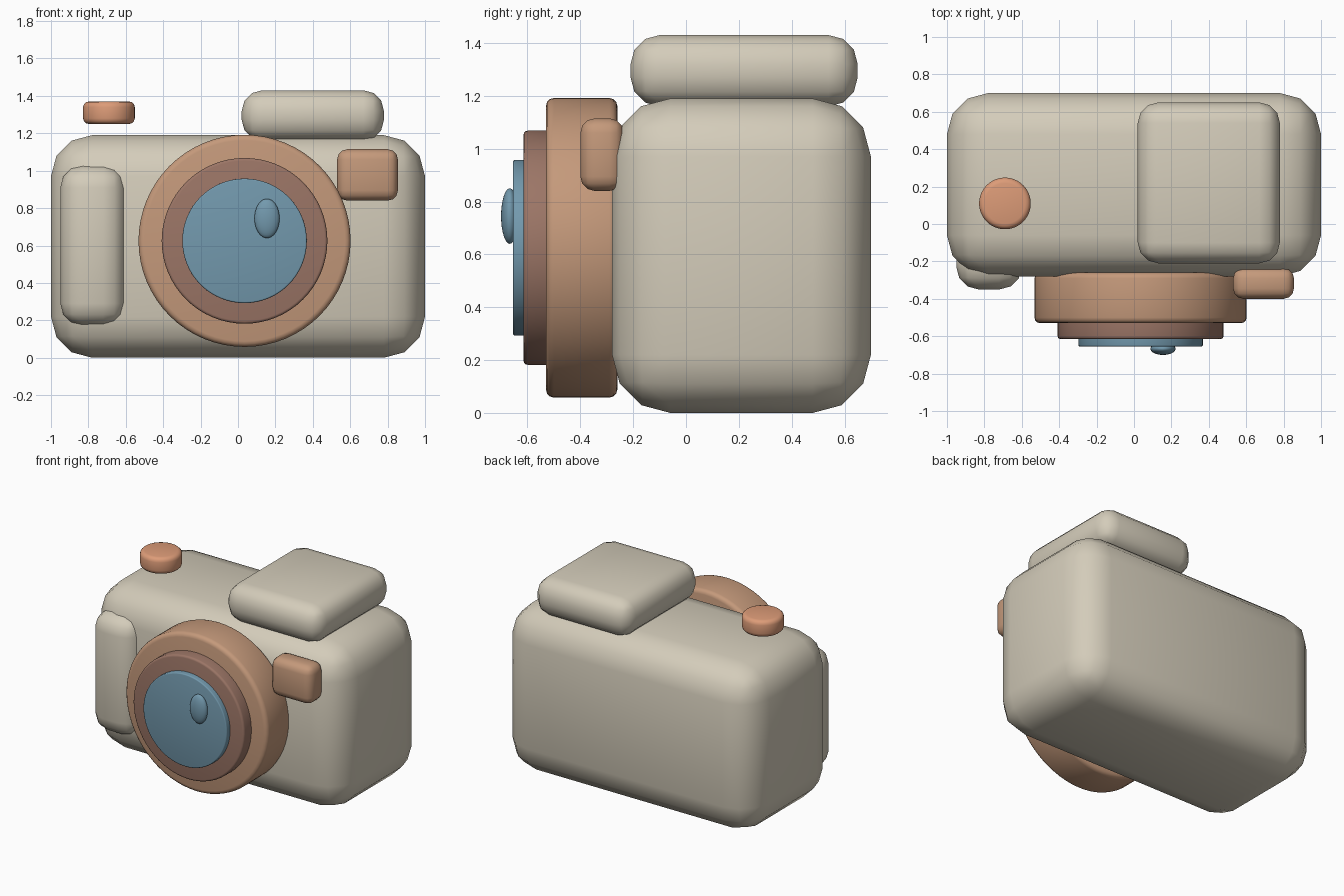
import bpy
import bmesh
import math
from mathutils import Matrix, Vector

cube = bpy.data.objects.get("Cube")
if cube:
    bpy.data.objects.remove(cube, do_unlink=True)


def material(name, *rgb):
    mat = bpy.data.materials.new(name)
    mat.use_nodes = True
    color = (*rgb, 1)
    mat.diffuse_color = color
    mat.node_tree.nodes["Principled BSDF"].inputs["Base Color"].default_value = color
    return mat


def finish(name, bm, mat, sharp_angle):
    mesh = bpy.data.meshes.new(name)
    bmesh.ops.recalc_face_normals(bm, faces=bm.faces)
    bm.to_mesh(mesh)
    bm.free()
    mesh.materials.append(mat)
    for poly in mesh.polygons:
        poly.use_smooth = True
    mesh.set_sharp_from_angle(angle=math.radians(sharp_angle))
    obj = bpy.data.objects.new(name, mesh)
    bpy.context.collection.objects.link(obj)
    return obj


def bevel(bm, edges, width, segments):
    bmesh.ops.bevel(bm, geom=edges, offset=width, offset_type='OFFSET',
                    segments=segments, profile=0.5, affect='EDGES', clamp_overlap=True)


def rounded_box(name, low, high, width, mat, segments=3):
    low, high = Vector(low), Vector(high)
    bm = bmesh.new()
    bmesh.ops.create_cube(bm, size=1)
    bmesh.ops.scale(bm, vec=high - low, verts=bm.verts)
    bmesh.ops.translate(bm, vec=(low + high) / 2, verts=bm.verts)
    bevel(bm, bm.edges[:], width, segments)
    return finish(name, bm, mat, 60)


def disc(name, center, radius, depth, width, mat, turn=0):
    bm = bmesh.new()
    bmesh.ops.create_cone(bm, cap_ends=True, segments=64, radius1=radius,
                          radius2=radius, depth=depth)
    rims = [e for e in bm.edges if abs(e.verts[0].co.z - e.verts[1].co.z) < depth / 2]
    bevel(bm, rims, width, 3)
    place = Matrix.Translation(center) @ Matrix.Rotation(math.radians(turn), 4, 'X')
    bmesh.ops.transform(bm, matrix=place, verts=bm.verts)
    return finish(name, bm, mat, 40)


cream = material("warm cream", 0.656, 0.604, 0.491)
tan = material("tan", 0.554, 0.319, 0.197)
orange = material("soft orange", 0.72, 0.33, 0.187)
brown = material("brown", 0.33, 0.179, 0.133)
blue = material("glass blue", 0.171, 0.319, 0.42)

# Body, top hump, hand grip and small front window
rounded_box("body", (-1, -0.28, 0), (1, 0.7, 1.19), 0.22, cream)
rounded_box("top_hump", (0.02, -0.21, 1.16), (0.78, 0.65, 1.43), 0.11, cream)
rounded_box("hand_grip", (-0.95, -0.35, 0.17), (-0.6, -0.08, 1.03), 0.12, cream)
rounded_box("front_window", (0.53, -0.4, 0.84), (0.855, -0.235, 1.115), 0.055, tan)

# Lens: stepped discs between a front and a back y
for name, radius, front, back, width, mat in (
        ("lens_outer_ring", 0.567, -0.53, -0.26, 0.03, tan),
        ("lens_inner_ring", 0.443, -0.615, -0.45, 0.015, brown),
        ("lens_glass", 0.333, -0.655, -0.55, 0.008, blue)):
    disc(name, (0.035, (front + back) / 2, 0.625), radius, back - front, width, mat, 90)

# Raised oval on the glass
bm = bmesh.new()
bmesh.ops.create_uvsphere(bm, u_segments=32, v_segments=16, radius=1)
oval = Matrix.Translation((0.155, -0.667, 0.745)) @ Matrix.Diagonal((0.067, 0.033, 0.105, 1))
bmesh.ops.transform(bm, matrix=oval, verts=bm.verts)
finish("glass_highlight", bm, blue, 60)

# Shutter button hovering above the body
disc("shutter_button", (-0.69, 0.11, 1.31), 0.138, 0.12, 0.03, orange)
